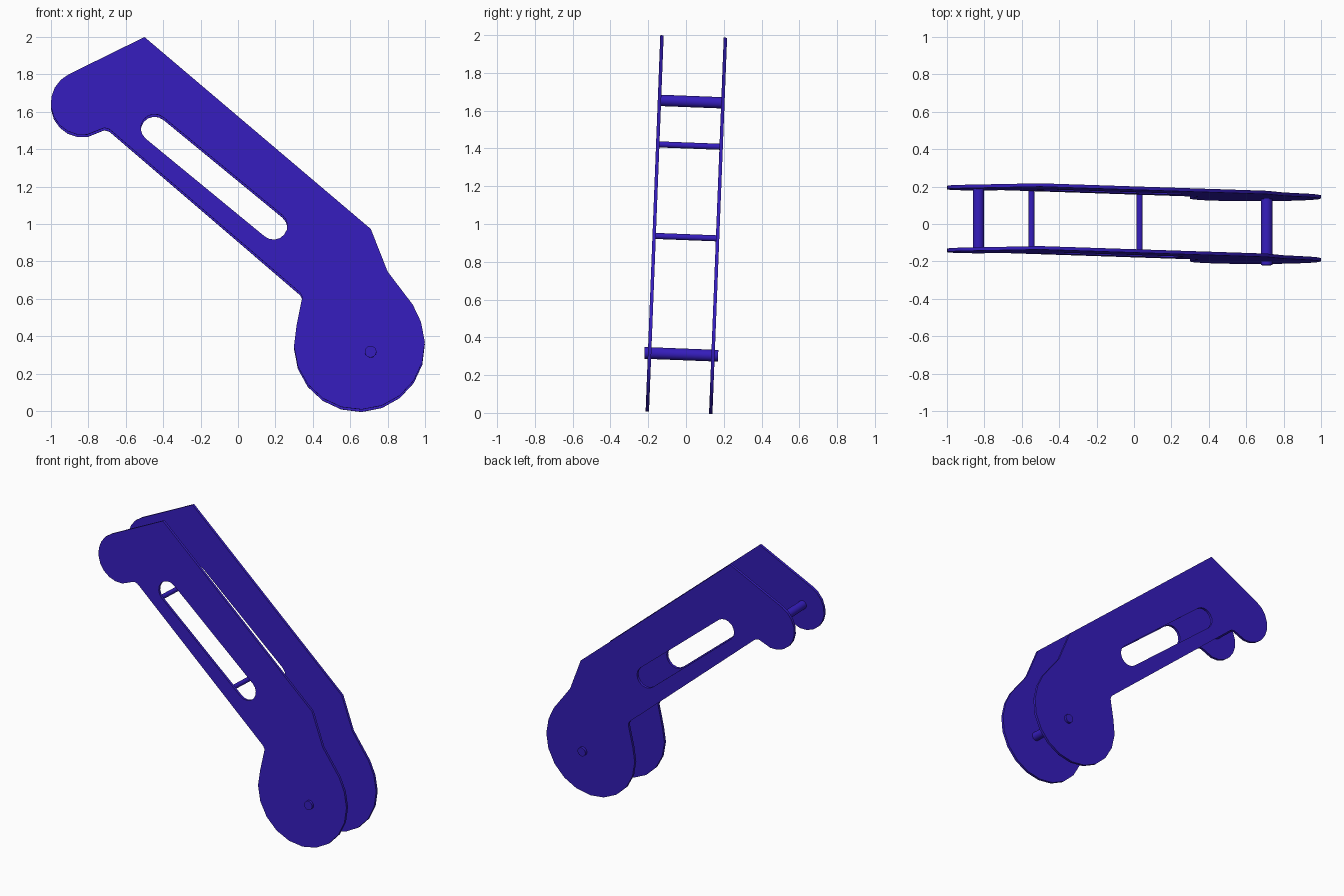
import bpy
from math import sin, cos, radians, pi
from mathutils import Matrix

if "Cube" in bpy.data.objects:
    bpy.data.objects.remove(bpy.data.objects["Cube"])

TILT = -0.039          # lean of the whole linkage about x
HALF_T = 0.009         # half plate thickness
GAP = 0.168            # plate distance from the middle
DZ = -0.0065           # front view offset caused by the lean
LEAN = (Matrix.Translation((0, 0.002, 1)) @ Matrix.Rotation(TILT, 4, 'X')
        @ Matrix.Translation((0, 0, -1)))

mat = bpy.data.materials.new("blue_paint")
mat.diffuse_color = (0.035, 0.012, 0.5, 1)
mat.use_nodes = True
mat.node_tree.nodes["Principled BSDF"].inputs["Base Color"].default_value = mat.diffuse_color


def arc(cx, cz, r, a0, a1, n):
    return [(cx + r * cos(radians(a0 + (a1 - a0) * i / n)),
             cz + r * sin(radians(a0 + (a1 - a0) * i / n))) for i in range(n + 1)]


# side plate outline: straight arm, big lower disc, small upper knob
outline = [(-0.5, 2.0), (0.71, 0.973), (0.80, 0.745), (0.935, 0.567)]
outline += arc(0.649, 0.357, 0.35, 20, -196, 12)
outline += [(0.342, 0.6), (0.341, 0.615), (0.332, 0.632),
            (-0.67, 1.492), (-0.69, 1.508), (-0.715, 1.514), (-0.738, 1.505)]
outline += arc(-0.83, 1.647, 0.171, -82, -245, 9)

# long rounded slot
slot = arc(-0.446, 1.513, 0.074, 50, 230, 8) + arc(0.19, 0.99, 0.074, 230, 410, 8)


def plate(name, y):
    cu = bpy.data.curves.new(name, 'CURVE')
    cu.dimensions = '2D'
    cu.fill_mode = 'BOTH'
    cu.extrude = HALF_T
    for pts in (outline, slot):
        sp = cu.splines.new('POLY')
        sp.points.add(len(pts) - 1)
        for p, (x, z) in zip(sp.points, pts):
            p.co = (x, z + DZ, 0, 1)
        sp.use_cyclic_u = True
    ob = bpy.data.objects.new(name, cu)
    bpy.context.collection.objects.link(ob)
    ob.matrix_world = LEAN @ Matrix.Translation((0, y, 0)) @ Matrix.Rotation(pi / 2, 4, 'X')
    bpy.ops.object.select_all(action='DESELECT')
    ob.select_set(True)
    bpy.context.view_layer.objects.active = ob
    bpy.ops.object.convert(target='MESH')
    bpy.context.object.data.materials.append(mat)


def pin(name, x, z, r, length):
    bpy.ops.mesh.primitive_cylinder_add(vertices=20, radius=r, depth=length)
    ob = bpy.context.object
    ob.name = name
    ob.matrix_world = LEAN @ Matrix.Translation((x, 0, z + DZ)) @ Matrix.Rotation(pi / 2, 4, 'X')
    ob.data.materials.append(mat)
    bpy.ops.object.shade_smooth_by_angle()


plate("front_plate", -GAP)
plate("back_plate", GAP)

# cross pins joining the plates
pin("upper_pin", -0.832, 1.655, 0.03, 2 * GAP)
pin("upper_tie_rod", -0.548, 1.422, 0.016, 2 * GAP)
pin("lower_tie_rod", 0.03, 0.937, 0.016, 2 * GAP)
pin("lower_axle", 0.709, 0.316, 0.031, 2 * GAP + 0.054)
